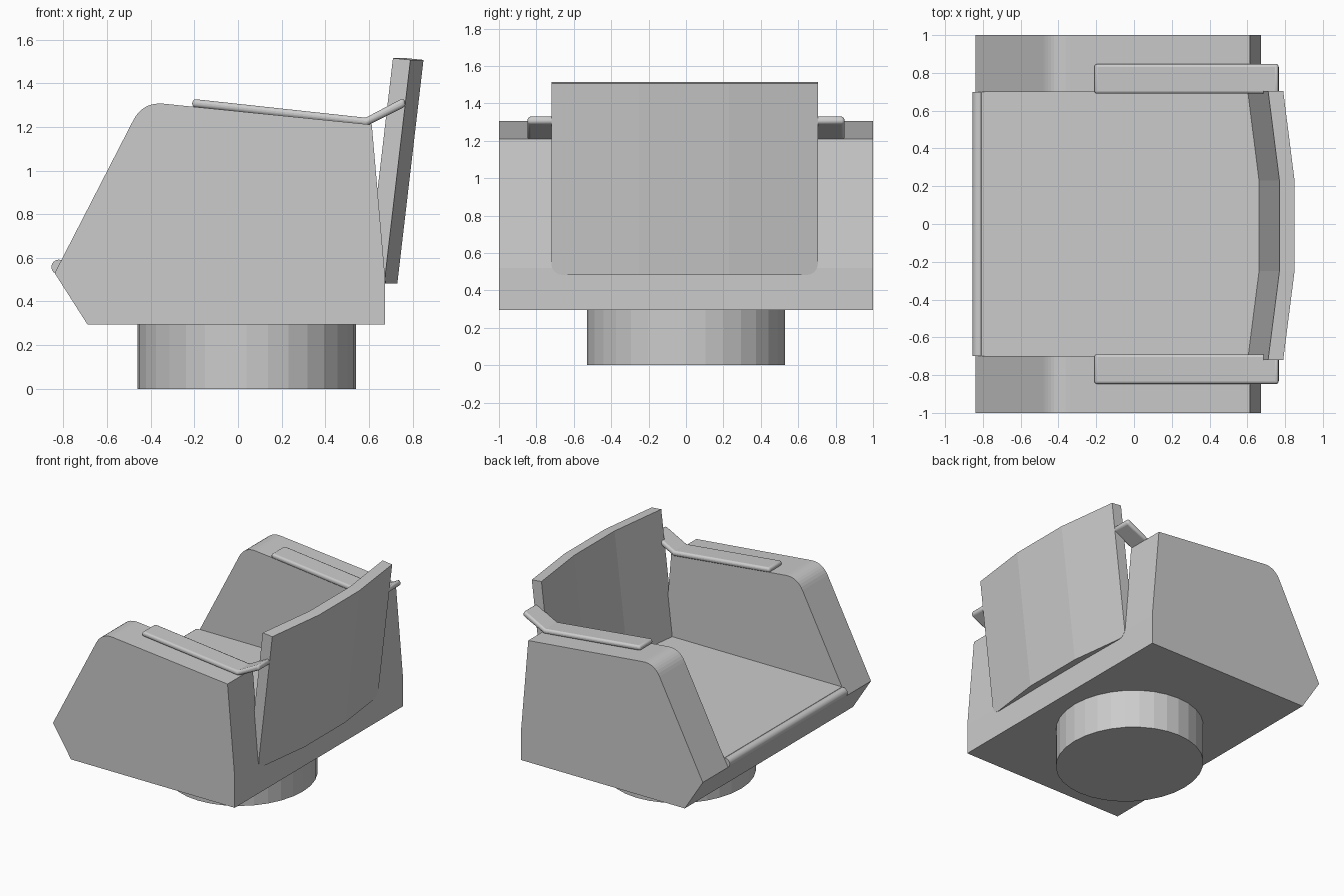
import bpy, bmesh, math
from mathutils import Vector

if "Cube" in bpy.data.objects:
    bpy.data.objects.remove(bpy.data.objects["Cube"])


def make_object(name, bm):
    bmesh.ops.recalc_face_normals(bm, faces=bm.faces)
    mesh = bpy.data.meshes.new(name)
    bm.to_mesh(mesh)
    bm.free()
    obj = bpy.data.objects.new(name, mesh)
    bpy.context.collection.objects.link(obj)
    return obj


def prism(name, profile, y0, y1):
    """Extrude an (x, z) profile along y."""
    bm = bmesh.new()
    face = bm.faces.new([bm.verts.new((x, y0, z)) for x, z in profile])
    ext = bmesh.ops.extrude_face_region(bm, geom=[face])
    verts = [v for v in ext["geom"] if isinstance(v, bmesh.types.BMVert)]
    bmesh.ops.translate(bm, verts=verts, vec=(0, y1 - y0, 0))
    return make_object(name, bm)


def smooth(obj, angle=30):
    bpy.ops.object.select_all(action="DESELECT")
    obj.select_set(True)
    bpy.context.view_layer.objects.active = obj
    bpy.ops.object.shade_smooth_by_angle(angle=math.radians(angle))


# Swivel base
bpy.ops.mesh.primitive_cylinder_add(vertices=32, radius=0.5, depth=0.3,
                                    location=(0.04, 0, 0.15))
base = bpy.context.object
base.name = "pedestal"
base.scale.y = 1.06

# Body: side profile with a rounded front shoulder, seat recess cut out
a, b, c = Vector((-0.48, 1.23)), Vector((-0.435, 1.316)), Vector((-0.34, 1.306))
shoulder = [a * (1 - t) ** 2 + b * 2 * t * (1 - t) + c * t * t
            for t in (i / 8 for i in range(9))]
profile = [(-0.69, 0.295), (-0.84, 0.53)] + [tuple(p) for p in shoulder]
profile += [(0.613, 1.21), (0.673, 0.52), (0.673, 0.295)]
body = prism("body", profile, -1, 1)

cutter = prism("seat_cutter", [(-1.2, 0.592), (1.2, 0.592), (1.2, 1.8), (-1.2, 1.8)],
               -0.7, 0.7)
cutter.hide_render = True
cutter.hide_viewport = True
cut = body.modifiers.new("seat_recess", "BOOLEAN")
cut.object = cutter
cut.operation = "DIFFERENCE"
cut.solver = "EXACT"

# Rolled front edge of the seat
roll = prism("seat_front_roll",
             [(-0.821 + 0.034 * math.cos(i * math.tau / 16),
               0.558 + 0.034 * math.sin(i * math.tau / 16)) for i in range(16)],
             -0.7, 0.7)
smooth(roll)

# Leaning three-panel backrest with rounded lower corners
bm = bmesh.new()
rings = []
for y, bow in ((-0.72, 0), (-0.25, 0.06), (0.23, 0.06), (0.705, 0)):
    section = ((0.59, 0.49), (0.67, 0.482), (0.79, 1.507), (0.71, 1.515))
    rings.append([bm.verts.new((x + bow, y, z)) for x, z in section])
for r0, r1 in zip(rings, rings[1:]):
    for i in range(4):
        j = (i + 1) % 4
        bm.faces.new((r0[i], r0[j], r1[j], r1[i]))
bm.faces.new(rings[0])
bm.faces.new(rings[-1])
corners = [bm.edges.get((r[0], r[1])) for r in (rings[0], rings[-1])]
bmesh.ops.bevel(bm, geom=corners, offset=0.06, segments=4, profile=0.5,
                affect="EDGES")
backrest = make_object("backrest", bm)

# Bent armrest pads with rounded edges
t = 0.018
pad = [(-0.212, 1.310 - t), (0.588, 1.222 - t), (0.770, 1.313 - t),
       (0.760, 1.316 + t), (0.585, 1.224 + t), (-0.207, 1.310 + t)]
for side, name in ((-1, "armrest_pad_left"), (1, "armrest_pad_right")):
    arm = prism(name, pad, side * 0.69, side * 0.847)
    bev = arm.modifiers.new("soft_edges", "BEVEL")
    bev.width = 0.015
    bev.segments = 3
    bev.limit_method = "ANGLE"
    bev.angle_limit = math.radians(50)
    smooth(arm, 25)
